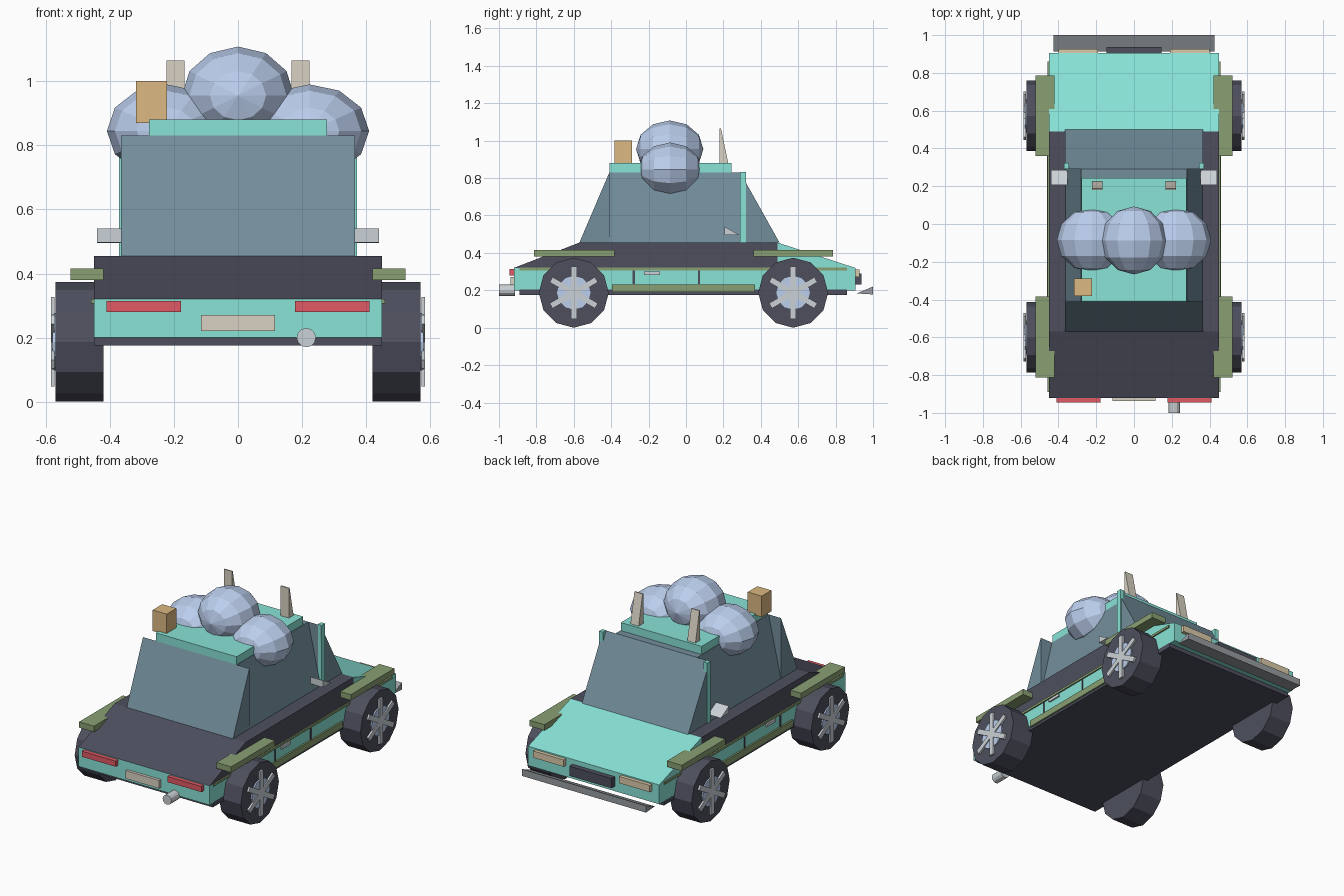
import bpy
from math import pi, radians
from mathutils import Matrix

if "Cube" in bpy.data.objects:
    bpy.data.objects.remove(bpy.data.objects["Cube"])

def material(name, rgb):
    m = bpy.data.materials.new(name)
    m.diffuse_color = (*rgb, 1)
    m.use_nodes = True
    m.node_tree.nodes["Principled BSDF"].inputs["Base Color"].default_value = m.diffuse_color
    return m

TEAL = material("teal_paint", (0.25, 0.77, 0.68))
DARK = material("dark_trim", (0.075, 0.078, 0.11))
GLASS = material("glass", (0.17, 0.27, 0.33))
GREEN = material("green_trim", (0.25, 0.35, 0.17))
RED = material("red_lamp", (0.75, 0.1, 0.13))
BEIGE = material("beige", (0.7, 0.65, 0.55))
SAND = material("lamp_sand", (0.72, 0.6, 0.4))
TAN = material("tan", (0.72, 0.48, 0.22))
BLUE = material("pale_blue", (0.5, 0.62, 0.85))
SILVER = material("silver", (0.6, 0.64, 0.67))
GREY = material("grey_metal", (0.32, 0.34, 0.36))

def mesh(name, verts, faces, mat):
    me = bpy.data.meshes.new(name)
    me.from_pydata(verts, [], faces)
    me.materials.append(mat)
    ob = bpy.data.objects.new(name, me)
    bpy.context.collection.objects.link(ob)
    return ob

def prism(name, profile, a, b, mat, axis="x"):
    """Extrude a 2D profile, (y, z) along x or (x, z) along y, from a to b."""
    n = len(profile)
    put = (lambda p, t: (t, p[0], p[1])) if axis == "x" else (lambda p, t: (p[0], t, p[1]))
    verts = [put(p, t) for t in (a, b) for p in profile]
    area = sum(profile[i - 1][0] * profile[i][1] - profile[i][0] * profile[i - 1][1] for i in range(n))
    faces = [tuple(reversed(range(n))), tuple(range(n, 2 * n))]
    faces += [(i, (i + 1) % n, n + (i + 1) % n, n + i) for i in range(n)]
    if (area > 0) != (axis == "x"):
        faces = [f[::-1] for f in faces]
    return mesh(name, verts, faces, mat)

def box(name, x, y, z, mat):
    return prism(name, [(y[0], z[0]), (y[1], z[0]), (y[1], z[1]), (y[0], z[1])], x[0], x[1], mat)

def cylinder(name, r, depth, loc, rot, mat, sides=12):
    bpy.ops.mesh.primitive_cylinder_add(vertices=sides, radius=r, depth=depth, location=loc, rotation=rot)
    ob = bpy.context.object
    ob.name = name
    ob.data.materials.append(mat)
    return ob

def ball(name, loc, size):
    # low-poly ball with its poles along y
    bpy.ops.mesh.primitive_uv_sphere_add(segments=12, ring_count=6, radius=1)
    ob = bpy.context.object
    ob.name = name
    ob.data.transform(Matrix.LocRotScale(None, None, size) @ Matrix.Rotation(pi / 2, 4, "X"))
    ob.location = loc
    ob.data.materials.append(BLUE)

# body
box("floor_pan", (-.45, .45), (-.89, .86), (.175, .205), DARK)
box("lower_body", (-.45, .45), (-.92, .905), (.2, .32), TEAL)
prism("upper_body", [(-.92, .32), (.49, .32), (.49, .455), (-.57, .455)], -.45, .45, DARK)
prism("sloped_bonnet", [(.49, .315), (.905, .315), (.905, .32), (.49, .455)], -.45, .45, TEAL)

# cabin
prism("cabin_side_glass", [(-.365, .45), (.365, .45), (.28, .83), (-.28, .83)], -.41, .29, GLASS, "y")
prism("low_end_window", [(-.57, .455), (-.41, .455), (-.41, .83)], -.365, .365, GLASS)
prism("bonnet_end_window", [(.5, .455), (.29, .83), (.29, .455)], -.365, .365, GLASS)
box("roof", (-.277, .277), (-.41, .243), (.83, .88), TEAL)

# roof load
ball("middle_roof_ball", (0, -.087, .955), (.175, .18, .153))
box("roof_crate", (-.318, -.222), (-.382, -.288), (.87, 1.0), TAN)

# rear and nose fittings
box("number_plate", (-.115, .115), (-.937, -.915), (.22, .27), BEIGE)
cylinder("exhaust_pipe", .03, .085, (.213, -.9575, .2), (pi / 2, 0, 0), SILVER)
box("grille", (-.145, .145), (.9, .937), (.23, .29), DARK)
prism("wedge_bumper", [(.912, .183), (1, .178), (1, .22)], -.425, .425, GREY)

# parts repeated on both sides
for s, side in ((-1, "left"), (1, "right")):
    def pair(a, b):
        return tuple(sorted((s * a, s * b)))

    def sbox(name, x, y, z, mat):
        return box(f"{side}_{name}", pair(*x), y, z, mat)

    ball(f"{side}_roof_ball", (s * .223, -.085, .845), (.186, .17, .145))
    prism(f"{side}_roof_fin", [(.18, .87), (.228, .87), (.187, 1.065), (.18, 1.065)], *pair(.167, .223), BEIGE)
    sbox("window_pillar", (.345, .371), (.29, .322), (.455, .832), TEAL)
    prism(f"{side}_mirror", [(.207, .497), (.287, .495), (.207, .54)], *pair(.352, .44), SILVER)
    sbox("tail_lamp", (.178, .41), (-.945, -.915), (.28, .315), RED)
    sbox("headlamp", (.19, .4), (.9, .927), (.27, .312), SAND)
    sbox("waist_trim", (.445, .458), (-.89, .86), (.307, .321), GREEN)
    sbox("sill_trim", (.445, .46), (-.395, .37), (.19, .23), GREEN)
    sbox("door_handle", (.445, .46), (-.225, -.138), (.283, .3), SILVER)
    for y in (-.28, .07):
        sbox("door_seam", (.445, .454), (y - .006, y + .006), (.225, .31), DARK)

    # wheels with hub, three crossed spokes and a flat mudguard
    for y, end in ((-.6, "low_end"), (.573, "bonnet_end")):
        tag = f"{side}_{end}"
        turn = (0, pi / 2, 0)
        cylinder(f"{tag}_tyre", .187, .15, (s * .495, y, .187), turn, DARK)
        cylinder(f"{tag}_hub", .09, .03, (s * .563, y, .187), turn, BLUE)
        for k in range(3):
            spoke = box(f"{tag}_spoke", (-.006, .006), (-.016, .016), (-.14, .14), SILVER)
            spoke.location = (s * .578, y, .187)
            spoke.rotation_euler.x = radians(60 * k)
    for y0, y1 in ((-.812, -.383), (.36, .787)):
        sbox("mudguard", (.42, .522), (y0, y1), (.38, .416), GREEN)
